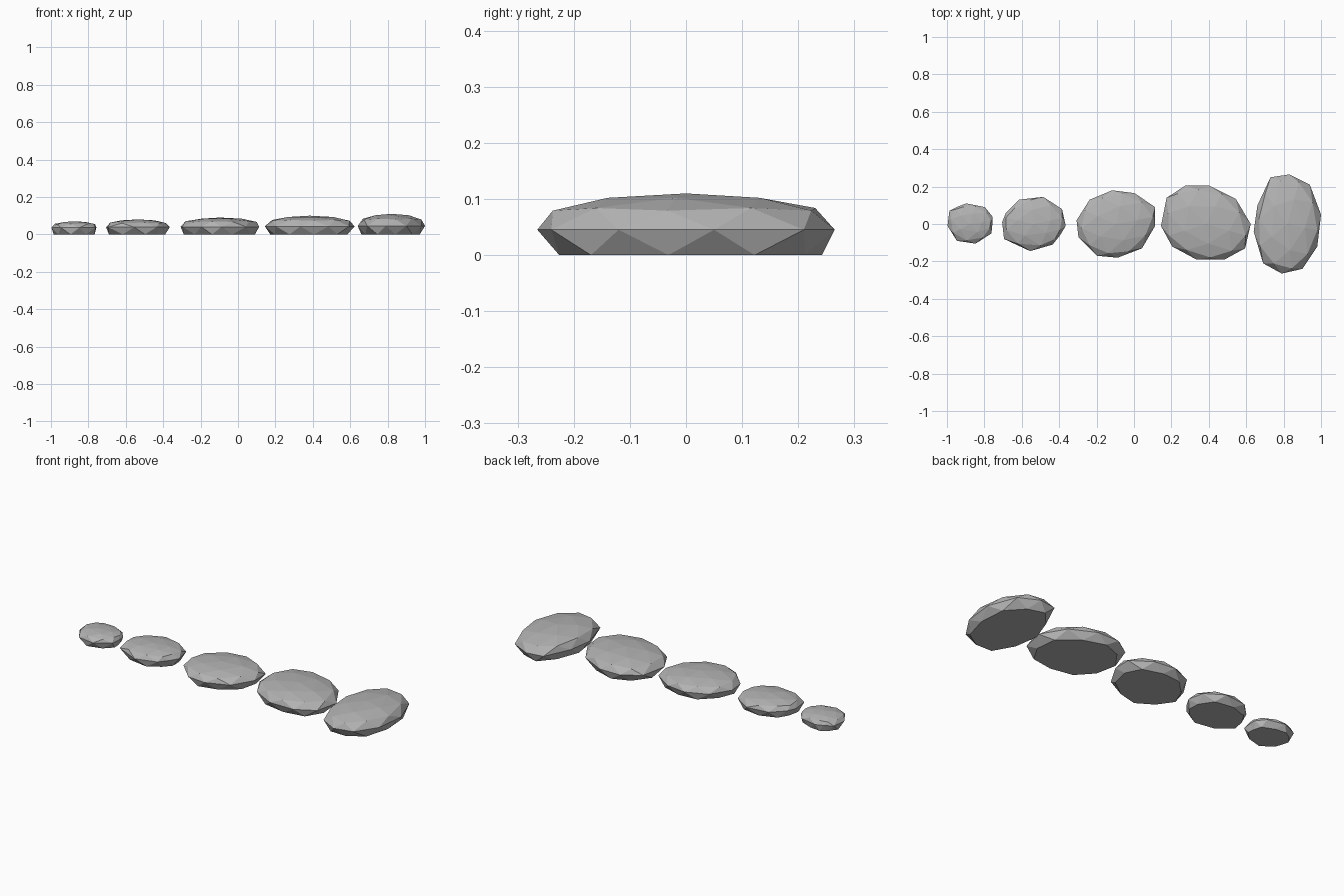
import bpy
import bmesh
import math

default_cube = bpy.data.objects.get("Cube")
if default_cube:
    bpy.data.objects.remove(default_cube, do_unlink=True)

# One plain grey stone colour
stone_grey = bpy.data.materials.new("stone grey")
stone_grey.use_nodes = True
stone_colour = (0.45, 0.45, 0.45, 1)
stone_grey.diffuse_color = stone_colour
stone_grey.node_tree.nodes["Principled BSDF"].inputs["Base Color"].default_value = stone_colour

HUNDREDTH = 0.01
SIDES = 10


def outline_point(outline, angle):
    """Point on the widest ring of a stone; ring corners sit at half steps of the sphere."""
    step = 2 * math.pi / SIDES
    position = (angle - step / 2) / step
    index = math.floor(position + 0.001)
    blend = max(position - index, 0)
    ax, ay = outline[index % SIDES]
    bx, by = outline[(index + 1) % SIDES]
    # push the middle of each chord back out to a round rim
    bulge = 1 + (1 / math.cos(step / 2) - 1) * math.sin(math.pi * blend)
    return (ax + (bx - ax) * blend) * bulge, (ay + (by - ay) * blend) * bulge


def make_stone(name, centre_x, height, outline):
    """Faceted sphere squashed to a low dome, with its underside cut flat on the ground."""
    bm = bmesh.new()
    bmesh.ops.create_icosphere(bm, subdivisions=2, radius=1)
    rim = 0.02 + 0.23 * height
    for vert in bm.verts:
        x, y, z = vert.co
        reach = math.hypot(x, y)
        px, py = outline_point(outline, math.atan2(y, x))
        vert.co.x = centre_x + px * HUNDREDTH * reach
        vert.co.y = py * HUNDREDTH * reach
        if z > 0.01:
            vert.co.z = rim + (height - rim) * z ** 0.8
        elif z < -0.01:
            vert.co.z = 0
        else:
            vert.co.z = rim
    # merge the flat underside into a single face
    bottom = [f for f in bm.faces if all(v.co.z < 0.001 for v in f.verts)]
    bmesh.ops.dissolve_faces(bm, faces=bottom, use_verts=False)
    bmesh.ops.recalc_face_normals(bm, faces=bm.faces)
    mesh = bpy.data.meshes.new(name)
    bm.to_mesh(mesh)
    bm.free()
    mesh.materials.append(stone_grey)
    stone = bpy.data.objects.new(name, mesh)
    bpy.context.collection.objects.link(stone)


# Row of stepping stones, smallest to largest; rims in hundredths, counter-clockwise
make_stone("smallest_stone", -0.877, 0.07,
           [(12, 4), (8, 9), (-2, 11), (-6, 9.5), (-11, 7),
            (-12, -1), (-7, -9), (3, -10.5), (11.5, -5), (12, 0)])
make_stone("small_stone", -0.535, 0.08,
           [(15, 8), (5, 14.5), (-8, 13), (-15, 6), (-17, 1),
            (-16, -8), (-2, -14.5), (10, -11), (14, -6), (17, -1)])
make_stone("middle_stone", -0.097, 0.09,
           [(21, 9), (10, 16.5), (-2, 18), (-14, 13), (-21, 2),
            (-20, -7), (-10, -17), (1, -18), (14, -13), (21, -1)])
make_stone("large_stone", 0.384, 0.1,
           [(24, 0), (16, 13.5), (2, 20.5), (-11, 20.5), (-21, 14),
            (-24, -1), (-18, -12), (-5, -19), (10, -19), (21, -13)])
make_stone("long_stone", 0.82, 0.11,
           [(18, 5), (12, 21), (1, 26.5), (-9, 25), (-16, 10),
            (-18, -4), (-13, -21), (-3, -26.5), (8, -24), (16, -12)])
